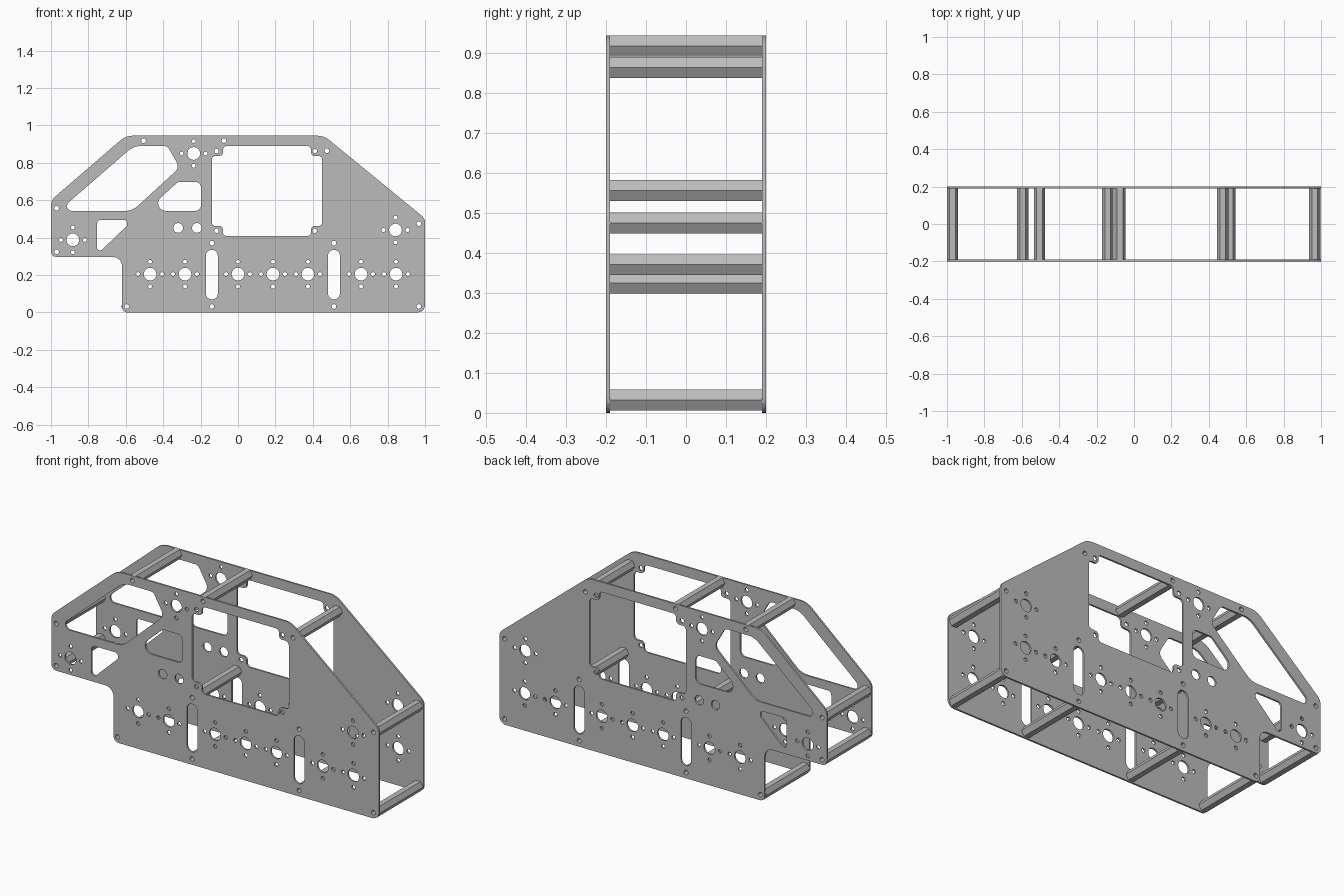
import bpy, math
from mathutils import Vector

cube = bpy.data.objects.get("Cube")
if cube:
    bpy.data.objects.remove(cube, do_unlink=True)

metal = bpy.data.materials.new("satin grey metal")
metal.use_nodes = True
GREY = (0.5, 0.5, 0.5, 1)
metal.diffuse_color = GREY
metal.node_tree.nodes["Principled BSDF"].inputs["Base Color"].default_value = GREY


def rounded(corners):
    """Polygon of (x, z, radius) corners with each corner filleted."""
    out = []
    for i, (x, z, r) in enumerate(corners):
        p = Vector((x, z))
        a = (Vector(corners[i - 1][:2]) - p).normalized()
        b = (Vector(corners[(i + 1) % len(corners)][:2]) - p).normalized()
        half = a.angle(b) / 2
        c = p + (a + b).normalized() * r / math.sin(half)
        t = r / math.tan(half)
        start, end = p + a * t - c, p + b * t - c
        sweep = start.angle_signed(end)
        for k in range(7):
            ang = math.atan2(start.y, start.x) - sweep * k / 6
            out.append((c.x + r * math.cos(ang), c.y + r * math.sin(ang)))
    return out


def circle(x, z, r, n=24):
    return [(x + r * math.cos(math.tau * k / n), z + r * math.sin(math.tau * k / n))
            for k in range(n)]


def extruded(name, loops, y, thickness):
    """Solid in the XZ plane; loops after the first are holes."""
    cu = bpy.data.curves.new(name, 'CURVE')
    cu.dimensions, cu.fill_mode, cu.extrude = '2D', 'BOTH', thickness / 2
    for loop in loops:
        s = cu.splines.new('POLY')
        s.points.add(len(loop) - 1)
        for pt, (x, z) in zip(s.points, loop):
            pt.co = (x, z, 0, 1)
        s.use_cyclic_u = True
    cu.materials.append(metal)
    ob = bpy.data.objects.new(name, cu)
    ob.location.y, ob.rotation_euler.x = y, math.pi / 2
    bpy.context.collection.objects.link(ob)
    bpy.ops.object.select_all(action='DESELECT')
    ob.select_set(True)
    bpy.context.view_layer.objects.active = ob
    bpy.ops.object.convert(target='MESH')
    bpy.ops.object.shade_smooth_by_angle(angle=math.radians(35))


# Side plate outline
outline = rounded([(-1, .297, .03), (-1, .60, .06), (-.60, .945, .1), (.46, .945, .1),
                   (1, .503, .05), (1, 0, .04), (-.62, 0, .03), (-.62, .297, .05)])

# Large openings
front_window = rounded([(-.958, .543, .026), (-.558, .89, .1), (-.378, .89, .03),
                        (-.312, .775, .04), (-.565, .543, .1)])
quarter_window = rounded([(-.49, .543, .04), (-.321, .698, .03), (-.198, .698, .03),
                          (-.198, .543, .03)])
triangle = rounded([(-.754, .31, .016), (-.754, .495, .02), (-.594, .495, .015),
                    (-.594, .463, .01)])

# Main window with a mounting tab stepped into each corner
L, R, B, T, DX, DZ, F = -.14, .45, .409, .89, .06, .053, .02
main_window = rounded([
    (L, B + DZ, F), (L, T - DZ, F), (L + DX, T - DZ, F), (L + DX, T, F),
    (R - DX, T, F), (R - DX, T - DZ, F), (R, T - DZ, F), (R, B + DZ, F),
    (R - DX, B + DZ, F), (R - DX, B, F), (L + DX, B, F), (L + DX, B + DZ, F)])
holes = [front_window, quarter_window, triangle, main_window]

# Vertical slots
for x in (-.14, .513):
    holes.append(rounded([(x + sx * .032, z, .0315) for sx, z in
                          ((-1, .07), (-1, .335), (1, .335), (1, .07))]))

# Axle holes, each with four screw holes around it
axles = [(x, .205) for x in (-.47, -.283, 0, .187, .374, .658, .845)]
for x, z in axles + [(.842, .441), (-.883, .388), (-.237, .85)]:
    holes.append(circle(x, z, .034))
    for dx, dz in ((1, 0), (-1, 0), (0, 1), (0, -1)):
        holes.append(circle(x + dx * .064, z + dz * .066, .0105, 16))

# Cable holes and window tab holes
for x in (-.32, -.22):
    holes.append(circle(x, .452, .026))
for x, z in ((-.115, .437), (-.115, .863), (.41, .437), (.41, .863)):
    holes.append(circle(x, z, .012, 16))

# Hollow hexagonal spacers between the plates
spacers = [(-.97, .557), (-.97, .325), (-.595, .032), (-.14, .032), (.513, .032),
           (.967, .032), (.967, .475), (.475, .865), (-.075, .919), (-.505, .919),
           (-.14, .371), (.513, .371)]
for i, (x, z) in enumerate(spacers):
    bore = circle(x, z, .0125, 16)
    holes.append(bore)
    extruded(f"hex_spacer_{i + 1}", [circle(x, z, .0303, 6), bore], 0, .38)

# Two matching side plates
for name, y in (("front_side_plate", -.195), ("back_side_plate", .195)):
    extruded(name, [outline] + holes, y, .01)
